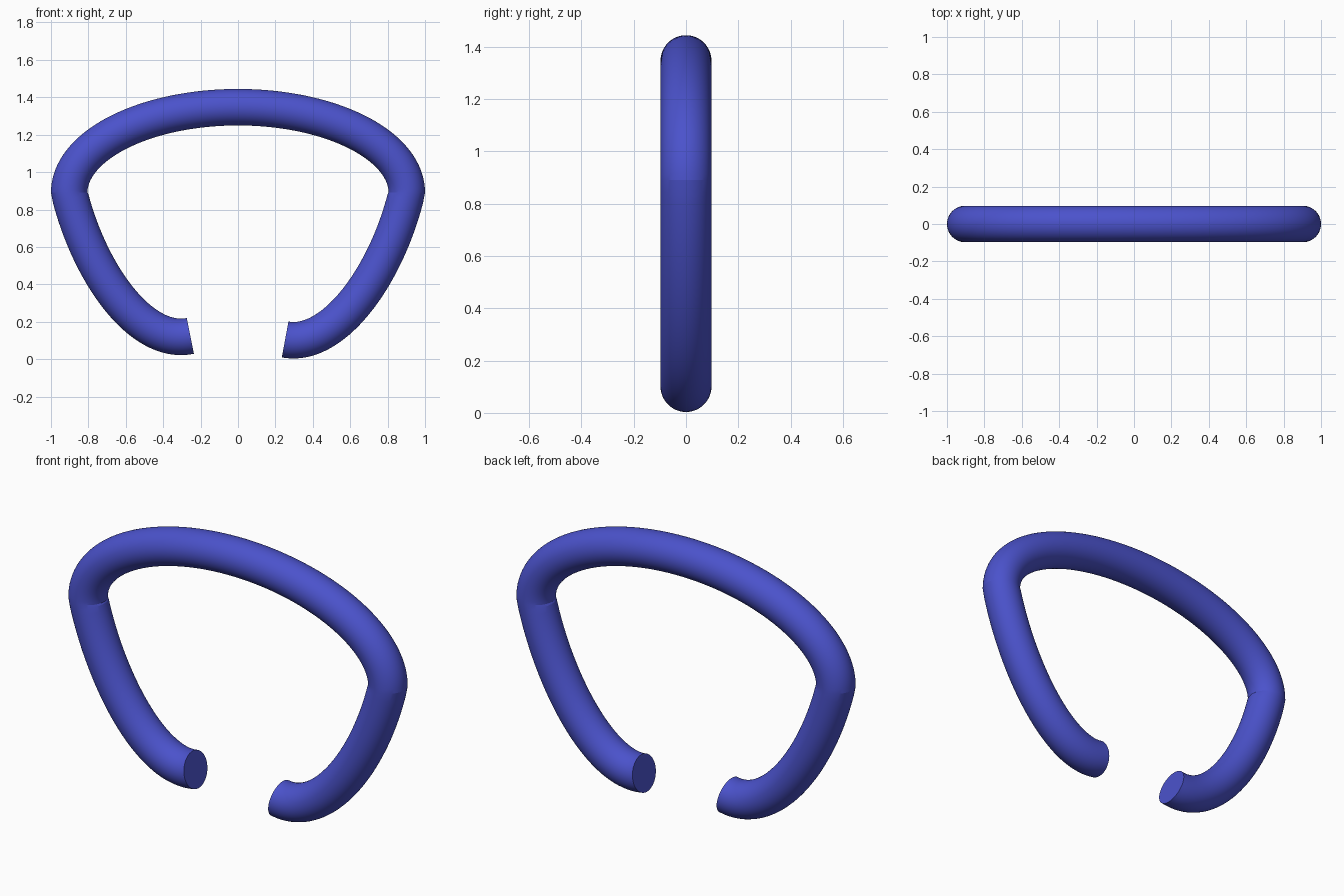
import bpy, bmesh, math
from mathutils import Vector

if "Cube" in bpy.data.objects:
    bpy.data.objects.remove(bpy.data.objects["Cube"])

R, SIDES, STEPS = 0.0975, 48, 40
AX, JOINT_Z, TOP_Z = 0.9025, 0.89, 1.347


def bezier(p, n=STEPS):
    """Points and unit tangents of a cubic in the XZ plane."""
    p = [Vector((x, 0, z)) for x, z in p]
    out = []
    for i in range(n + 1):
        t = i / n
        u = 1 - t
        pos = u**3 * p[0] + 3*u*u*t * p[1] + 3*u*t*t * p[2] + t**3 * p[3]
        tan = u*u * (p[1]-p[0]) + 2*u*t * (p[2]-p[1]) + t*t * (p[3]-p[2])
        out.append((pos, tan.normalized()))
    return out


def sweep(name, path):
    """Round tube along a planar path, with flat end caps."""
    bm = bmesh.new()
    rings = []
    side = Vector((0, 1, 0))
    for pos, tan in path:
        nrm = side.cross(tan)
        rings.append([bm.verts.new(pos + R * (math.cos(a) * nrm + math.sin(a) * side))
                      for a in (2 * math.pi * k / SIDES for k in range(SIDES))])
    for a, b in zip(rings, rings[1:]):
        for k in range(SIDES):
            j = (k + 1) % SIDES
            bm.faces.new((a[k], a[j], b[j], b[k]))
    bm.faces.new(rings[0])
    bm.faces.new(rings[-1])
    bmesh.ops.recalc_face_normals(bm, faces=bm.faces)
    me = bpy.data.meshes.new(name)
    bm.to_mesh(me)
    bm.free()
    ob = bpy.data.objects.new(name, me)
    bpy.context.collection.objects.link(ob)
    return ob


# Right arm: from the side joint down to the open end
right = bezier([(AX, JOINT_Z), (0.80, 0.46), (0.517, 0.056), (0.252, 0.105)])
# Left arm: same shape, ending slightly higher
left = bezier([(-AX, JOINT_Z), (-0.80, 0.47), (-0.525, 0.070), (-0.255, 0.124)])
# Upper arch: half ellipse from left joint to right joint
b = TOP_Z - JOINT_Z
arch = []
for i in range(2 * STEPS + 1):
    a = math.pi * (1 - i / (2 * STEPS))
    arch.append((Vector((AX * math.cos(a), 0, JOINT_Z + b * math.sin(a))),
                 Vector((AX * math.sin(a), 0, -b * math.cos(a))).normalized()))

# One continuous tube; the joint rings stay horizontal, giving a slight kink
path = left[:0:-1]
path = [(p, -t) for p, t in path] + arch + right[1:]
ring = sweep("open_ring_tube", path)

mat = bpy.data.materials.new("blue")
mat.diffuse_color = (0.07, 0.085, 0.6, 1)
mat.use_nodes = True
mat.node_tree.nodes["Principled BSDF"].inputs["Base Color"].default_value = mat.diffuse_color
ring.data.materials.append(mat)

bpy.context.view_layer.objects.active = ring
ring.select_set(True)
bpy.ops.object.shade_smooth_by_angle(angle=math.radians(10))
